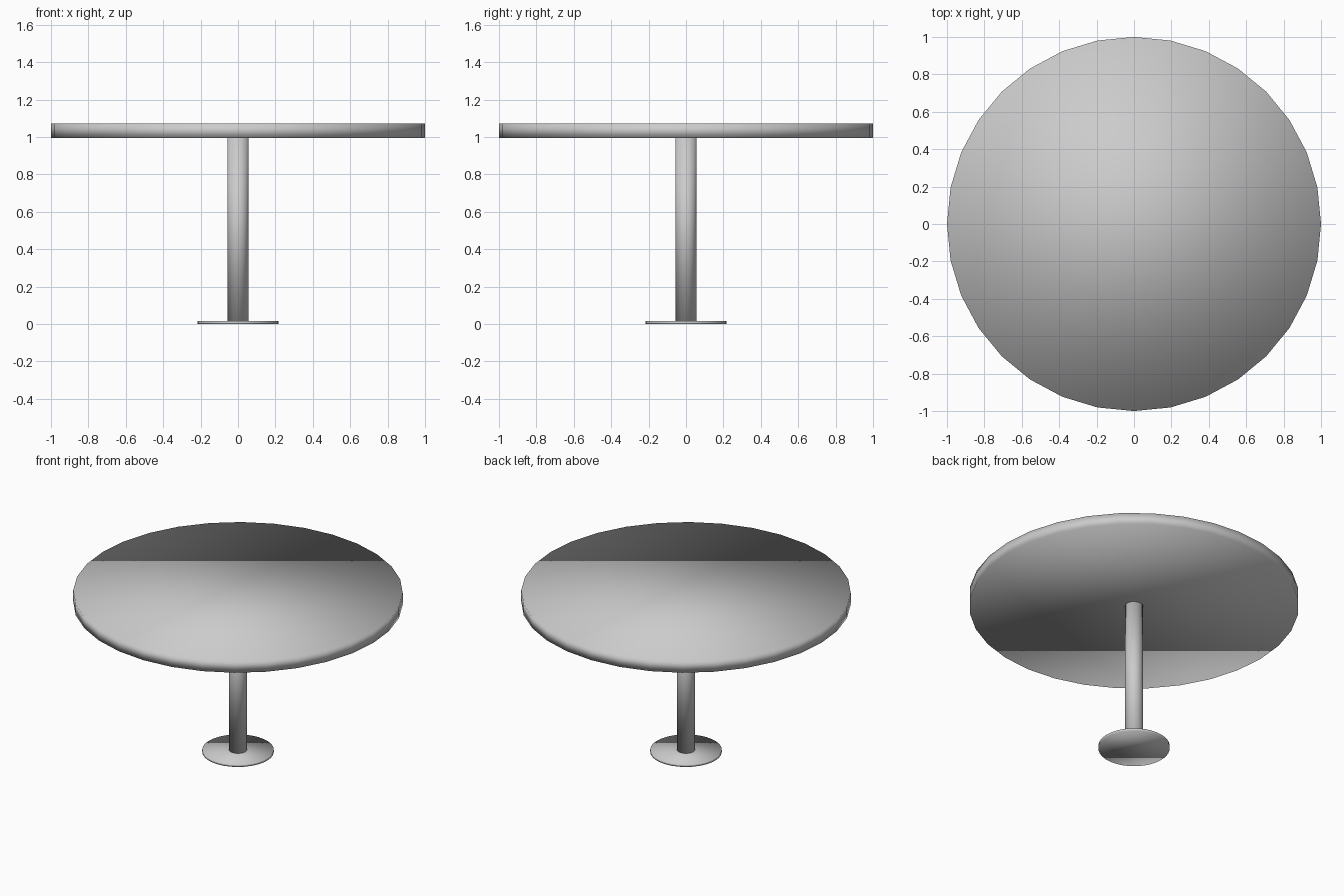
import bpy

if "Cube" in bpy.data.objects:
    bpy.data.objects.remove(bpy.data.objects["Cube"])


def disc(name, radius, z0, z1):
    """Upright 32-sided capped cylinder, smooth shaded throughout."""
    bpy.ops.mesh.primitive_cylinder_add(
        vertices=32, radius=radius, depth=z1 - z0, location=(0, 0, (z0 + z1) / 2))
    obj = bpy.context.object
    obj.name = name
    bpy.ops.object.shade_smooth()
    return obj


# Round floor plate
disc("base_plate", 0.217, 0.0, 0.016)

# Central column
disc("column", 0.056, 0.016, 0.996)

# Round table top
disc("table_top", 1.0, 0.996, 1.073)
